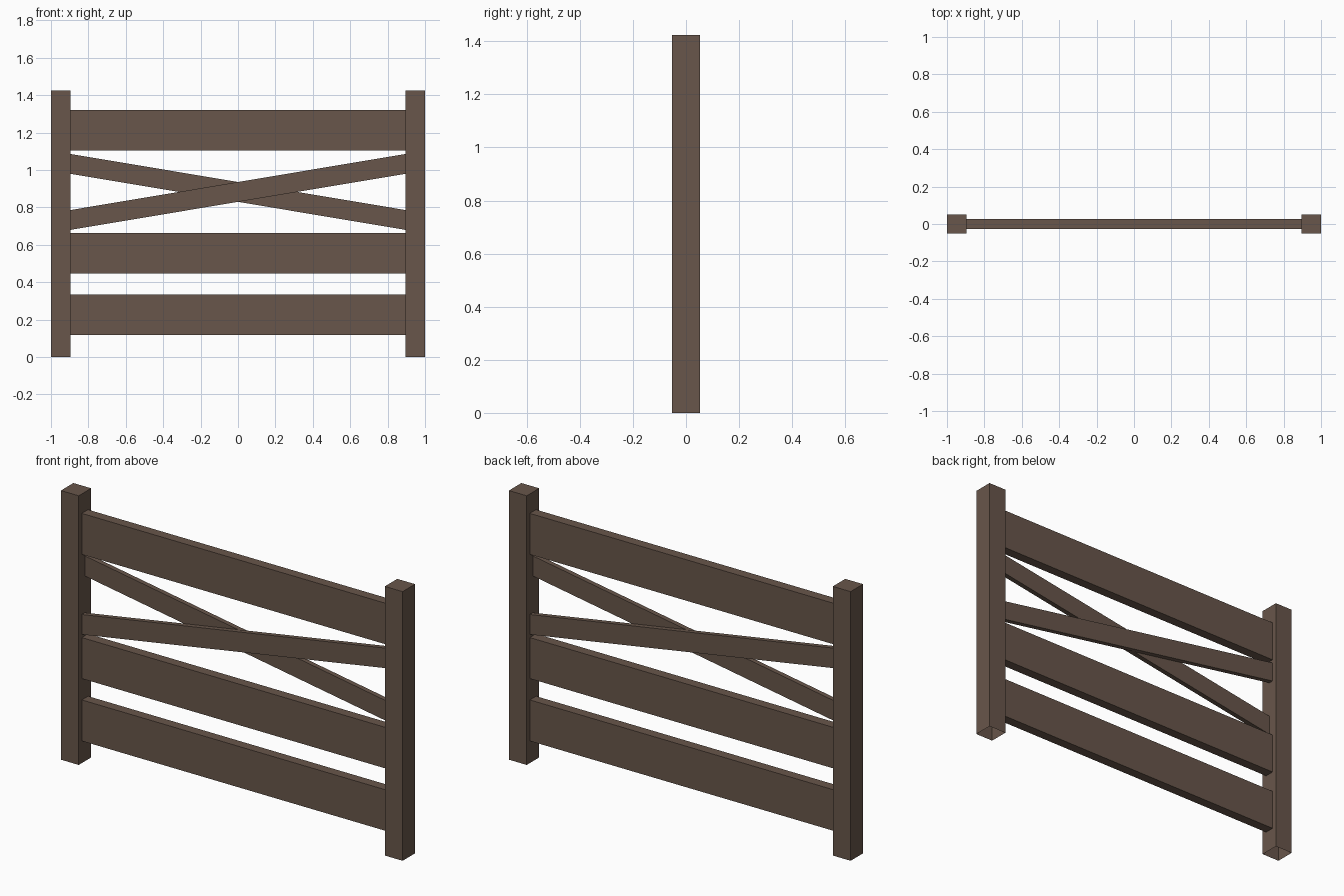
import bpy
import bmesh

if "Cube" in bpy.data.objects:
    bpy.data.objects.remove(bpy.data.objects["Cube"])

wood = bpy.data.materials.new("brown wood")
wood.diffuse_color = (0.138, 0.093, 0.069, 1)
wood.use_nodes = True
wood.node_tree.nodes["Principled BSDF"].inputs["Base Color"].default_value = wood.diffuse_color

INNER = 0.896   # inner face of each post
POST = 0.052    # half thickness of a post
HEIGHT = 1.424


def plank(name, x, y, z_left, z_right, open_bottom=False):
    """Box over x and y ranges whose z range may differ at its left and right ends."""
    bm = bmesh.new()
    bmesh.ops.create_cube(bm, size=2)
    if open_bottom:
        bm.normal_update()
        under = [f for f in bm.faces if f.normal.z < -0.9]
        bmesh.ops.delete(bm, geom=under, context='FACES')
    for v in bm.verts:
        i, j, k = (int(c > 0) for c in v.co)
        v.co = (x[i], y[j], (z_left, z_right)[i][k])
    mesh = bpy.data.meshes.new(name)
    bm.to_mesh(mesh)
    bm.free()
    mesh.materials.append(wood)
    obj = bpy.data.objects.new(name, mesh)
    bpy.context.collection.objects.link(obj)
    return obj


# Posts, open underneath
for name, x in (("left_post", (-1, -INNER)), ("right_post", (INNER, 1))):
    plank(name, x, (-POST, POST), (0, HEIGHT), (0, HEIGHT), open_bottom=True)

# Horizontal rails
span = (-INNER, INNER)
for name, z in (("lower_rail", 0.117), ("middle_rail", 0.447), ("top_rail", 1.104)):
    plank(name, span, (-0.026, 0.026), (z, z + 0.217), (z, z + 0.217))

# Crossed braces, one in front of the other, ends cut flush with the posts
low, high = (0.68, 0.786), (0.98, 1.086)
plank("front_brace", span, (-0.026, 0), low, high)
plank("back_brace", span, (0, 0.026), high, low)
